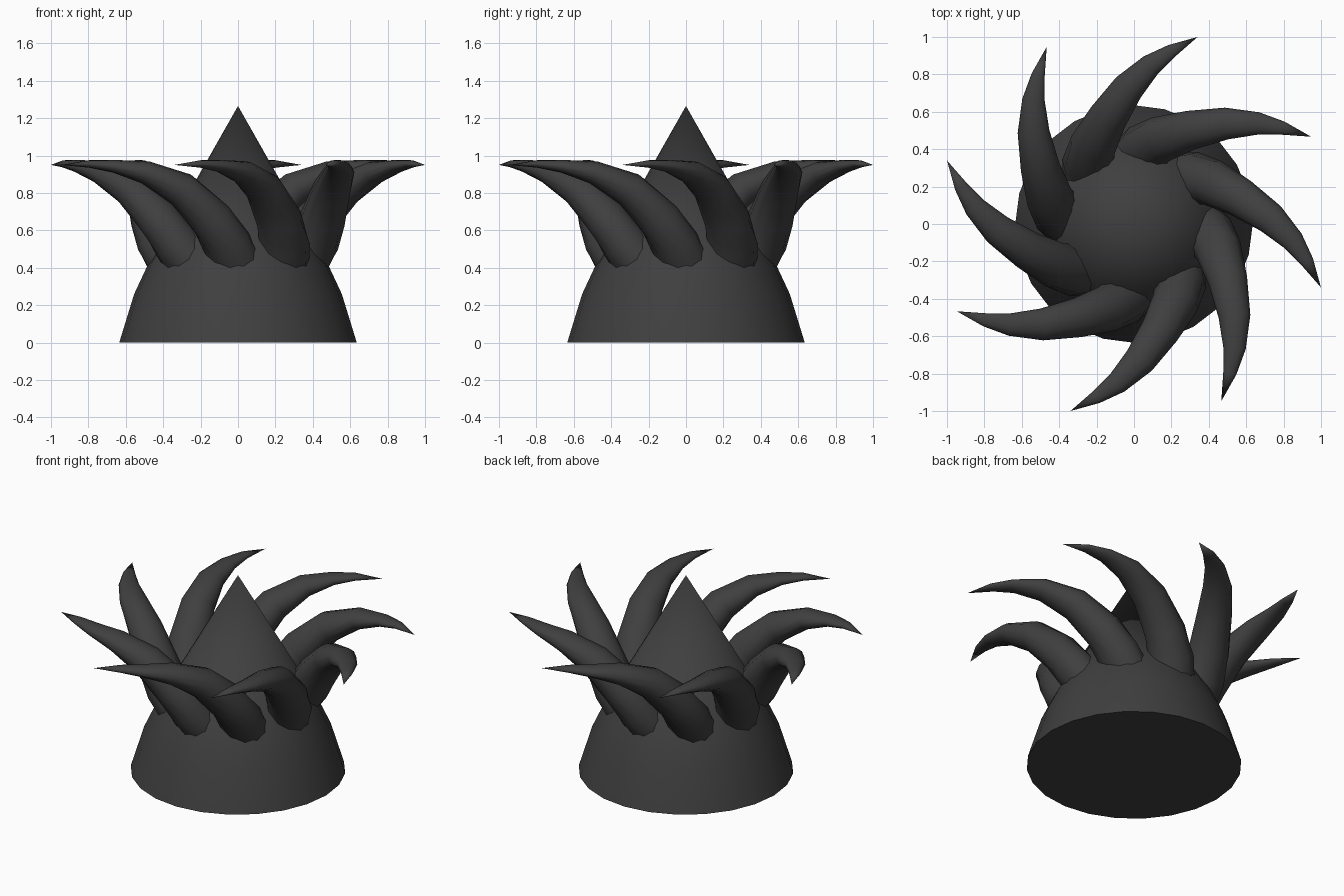
import bpy, bmesh, math
from mathutils import Vector, Matrix

cube = bpy.data.objects.get("Cube")
if cube:
    bpy.data.objects.remove(cube, do_unlink=True)

charcoal = bpy.data.materials.new("charcoal")
charcoal.use_nodes = True
colour = (0.05, 0.05, 0.05, 1)
charcoal.diffuse_color = colour
charcoal.node_tree.nodes["Principled BSDF"].inputs["Base Color"].default_value = colour


def finish(bm, name, angle):
    """Turn a bmesh into a smooth-shaded object that keeps sharp edges."""
    bmesh.ops.recalc_face_normals(bm, faces=bm.faces)
    mesh = bpy.data.meshes.new(name)
    bm.to_mesh(mesh)
    bm.free()
    mesh.materials.append(charcoal)
    obj = bpy.data.objects.new(name, mesh)
    bpy.context.collection.objects.link(obj)
    bpy.ops.object.select_all(action="DESELECT")
    obj.select_set(True)
    bpy.context.view_layer.objects.active = obj
    bpy.ops.object.shade_smooth_by_angle(angle=math.radians(angle))
    return obj


def loft(bm, rings, tip):
    """Skin closed rings of points, cap the first and close the last to a tip."""
    loops = [[bm.verts.new(p) for p in ring] for ring in rings]
    count = len(loops[0])
    end = bm.verts.new(tip)
    bm.faces.new(loops[0])
    for i in range(count):
        j = (i + 1) % count
        for a, b in zip(loops, loops[1:]):
            bm.faces.new((a[i], a[j], b[j], b[i]))
        bm.faces.new((loops[-1][i], loops[-1][j], end))


def ring(centre, u, v, sides):
    turn = [math.tau * i / sides for i in range(sides)]
    return [centre + u * math.cos(t) + v * math.sin(t) for t in turn]


# Pointed body: flared skirt with a cone on top
bm = bmesh.new()
profile = [(0.635, 0), (0.555, 0.26), (0.485, 0.41)]
loft(bm, [ring(Vector((0, 0, z)), Vector((r, 0, 0)), Vector((0, r, 0)), 24)
          for r, z in profile], (0, 0, 1.265))
finish(bm, "body", 40)

# Curved horn: path point, half width, half thickness
path = [
    ((-0.24, 0.25, 0.42), 0.14, 0.13),
    ((-0.245, 0.33, 0.53), 0.14, 0.125),
    ((-0.22, 0.42, 0.66), 0.125, 0.115),
    ((-0.14, 0.57, 0.82), 0.105, 0.095),
    ((-0.03, 0.73, 0.91), 0.085, 0.062),
    ((0.09, 0.85, 0.943), 0.06, 0.034),
    ((0.20, 0.925, 0.955), 0.036, 0.02),
]
tip = Vector((0.34, 1.0, 0.95))
points = [Vector(p) for p, w, t in path] + [tip]
rings = []
for i, (p, width, thick) in enumerate(path):
    along = (points[i + 1] - points[max(i - 1, 0)]).normalized()
    side = along.cross(Vector((0, 0, 1))).normalized()
    rings.append(ring(points[i], side * width, side.cross(along) * thick, 12))

# Eight horns swirling around the body
for k in range(8):
    bm = bmesh.new()
    loft(bm, rings, tip)
    bm.transform(Matrix.Rotation(math.radians(45 * k), 4, "Z"))
    finish(bm, f"horn_{k + 1}", 60)
